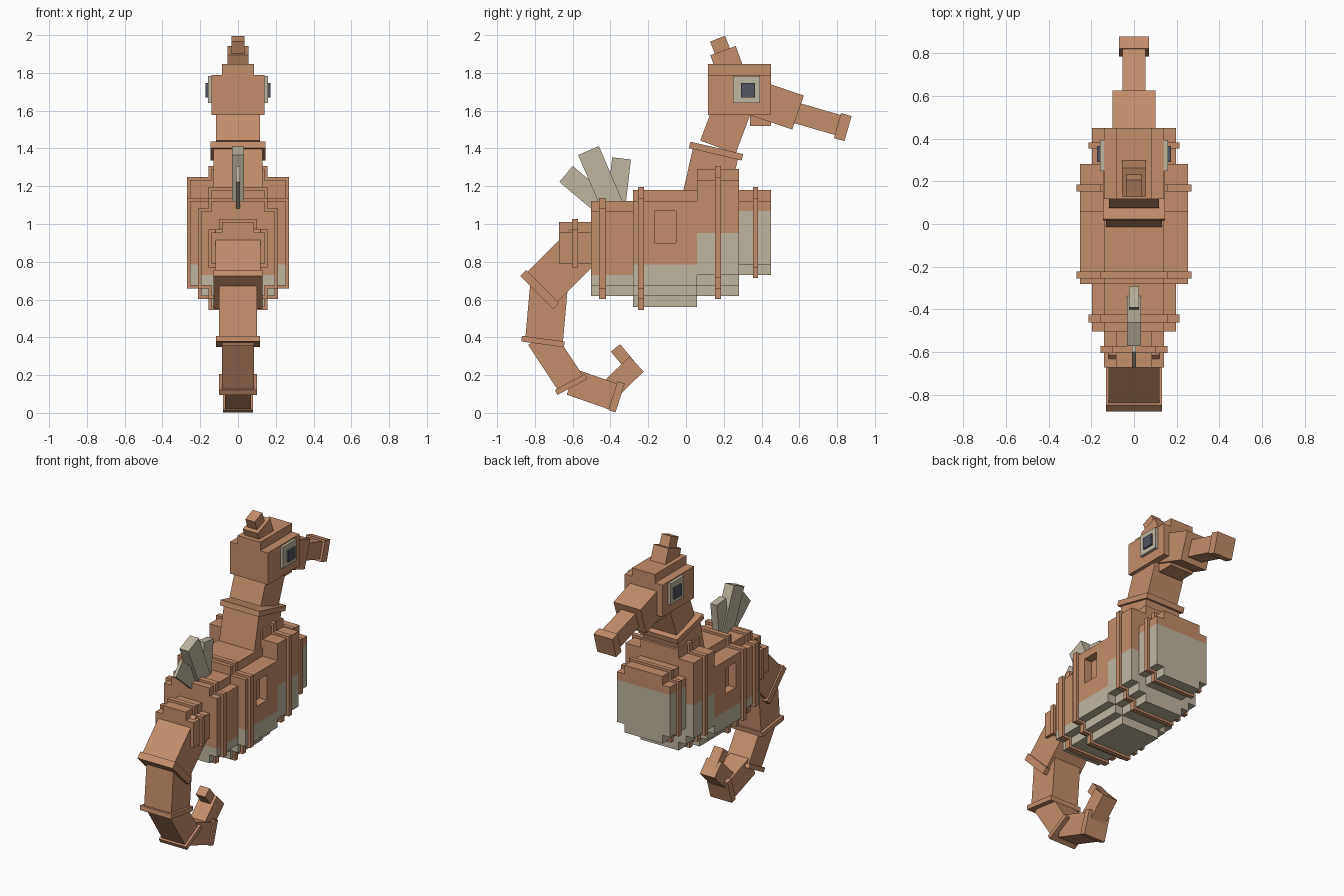
import bpy, bmesh
from mathutils import Vector

if "Cube" in bpy.data.objects:
    bpy.data.objects.remove(bpy.data.objects["Cube"])

U = 0.0563  # block size of the stepped body


def material(name, rgb):
    m = bpy.data.materials.new(name)
    m.diffuse_color = (*rgb, 1)
    m.use_nodes = True
    m.node_tree.nodes["Principled BSDF"].inputs["Base Color"].default_value = m.diffuse_color
    return m


BROWN = material("warm brown", (0.55, 0.27, 0.15))
CREAM = material("dull cream", (0.52, 0.465, 0.355))
SLATE = material("dark slate", (0.085, 0.09, 0.12))


def finish(name, bm, mats):
    bmesh.ops.recalc_face_normals(bm, faces=bm.faces[:])
    me = bpy.data.meshes.new(name)
    bm.to_mesh(me)
    bm.free()
    for m in mats:
        me.materials.append(m)
    ob = bpy.data.objects.new(name, me)
    bpy.context.scene.collection.objects.link(ob)
    return ob


def prism(name, pts, axis, a, b, mats, belly=None):
    """Extrude a 2D outline along x (outline in yz) or y (outline in xz)."""
    bm = bmesh.new()
    place = (lambda p, t: (t, p[0], p[1])) if axis == "x" else (lambda p, t: (p[0], t, p[1]))
    face = bm.faces.new([bm.verts.new(place(p, a)) for p in pts])
    ext = bmesh.ops.extrude_face_region(bm, geom=[face], use_keep_orig=True)
    new = [g for g in ext["geom"] if isinstance(g, bmesh.types.BMVert)]
    bmesh.ops.translate(bm, verts=new, vec=(b - a, 0, 0) if axis == "x" else (0, b - a, 0))
    if belly is not None:  # pale underside below this height
        bmesh.ops.bisect_plane(bm, geom=bm.verts[:] + bm.edges[:] + bm.faces[:], dist=1e-5,
                               plane_co=(0, 0, belly), plane_no=(0, 0, 1))
        for f in bm.faces:
            f.material_index = int(f.calc_center_median().z < belly - 1e-4)
    return finish(name, bm, mats)


def box(name, x0, x1, y0, y1, z0, z1, mat):
    return prism(name, [(y0, z0), (y1, z0), (y1, z1), (y0, z1)], "x", x0, x1, [mat])


def beam(name, p, q, t, hw, mat=BROWN):
    """Box along p-q in the yz plane, t thick, 2*hw wide in x."""
    p, q = Vector(p), Vector(q)
    d = (q - p).normalized()
    n = Vector((-d.y, d.x)) * t / 2
    return prism(name, [p - n, q - n, q + n, p + n], "x", -hw, hw, [mat])


def stepped(widths, zs, d=0.0):
    """Outline of stacked slabs (half widths in blocks), grown by d."""
    right = []
    for i, w in enumerate(widths):
        below = widths[i - 1] if i else 0
        above = widths[i + 1] if i + 1 < len(widths) else 0
        z0 = zs[i] + (-d if w > below else d)
        z1 = zs[i + 1] + (d if w > above else -d)
        right += [(w * U + d, z0), (w * U + d, z1)]
    return right + [(-x, z) for x, z in reversed(right)]


# Body sections: name, y range, half widths, slab heights, belly height, ring y range
SECTIONS = [
    ("chest", .28, .45, (2.5, 3.5, 2.5), (.73, .786, 1.122, 1.18), 1.069, (.354, .381)),
    ("shoulder", .058, .28, (2.5, 3.5, 4.5, 2.5), (.619, .675, .731, 1.234, 1.291), .952, (.153, .185)),
    ("belly", -.28, .058, (2.5, 3.5, 4.5, 2.5), (.561, .619, .675, 1.122, 1.18), .785, (-.254, -.222)),
    ("hip", -.503, -.28, (2.5, 3.5, 2.5), (.619, .675, 1.066, 1.122), .731, (-.46, -.423)),
    ("rump", -.672, -.503, (2.5, 1.5), (.787, .954, 1.01), None, (-.603, -.571)),
]
parts = {}
for name, y0, y1, ws, zs, belly, ring in SECTIONS:
    parts[name] = prism(name + "_section", stepped(ws, zs), "y", y0, y1, [BROWN, CREAM], belly)
    prism(name + "_ring", stepped(ws, zs, .016), "y", *ring, [BROWN])

# Square recess in each flank
for s in (-1, 1):
    xs = sorted((s * 3.5 * U, s * .4))
    cutter = box("flank_cutter", *xs, -.166, -.054, .90, 1.07, BROWN)
    cutter.hide_render = True
    mod = parts["belly"].modifiers.new("recess", "BOOLEAN")
    mod.operation, mod.solver, mod.object = "DIFFERENCE", "EXACT", cutter
    bpy.context.view_layer.objects.active = parts["belly"]
    bpy.ops.object.modifier_apply(modifier=mod.name)
    bpy.data.objects.remove(cutter)

# Curled tail
beam("tail_1", (-.775, .653), (-.534, .894), .224, .12)
beam("tail_ring_1", (-.791, .637), (-.759, .669), .247, .13)
beam("tail_2", (-.725, .677), (-.751, .386), .20, .10)
beam("tail_ring_2", (-.759, .363), (-.755, .393), .228, .117)
beam("tail_3", (-.772, .402), (-.608, .153), .153, .084)
beam("tail_ring_3", (-.615, .164), (-.601, .138), .18, .10)
beam("tail_4", (-.608, .164), (-.381, .085), .143, .07)
beam("tail_ring_4", (-.387, .091), (-.349, .079), .16, .08)
beam("tail_5", (-.392, .132), (-.262, .259), .11, .055)
beam("tail_tip", (-.286, .238), (-.373, .344), .063, .035)

# Neck
beam("lower_neck", (.088, 1.074), (.159, 1.386), .245, .13)
beam("neck_ring", (.155, 1.369), (.163, 1.403), .287, .145)
beam("upper_neck", (.169, 1.407), (.26, 1.65), .20, .116)

# Head, jaw, snout and crown
prism("head", stepped((2.5, 1.5), (1.577, 1.79, 1.847)), "y", .116, .45, [BROWN])
box("jaw", -.085, .085, .338, .45, 1.52, 1.577, BROWN)
beam("snout_base", (.291, 1.693), (.593, 1.590), .19, .10)
beam("snout_tube", (.55, 1.598), (.804, 1.524), .11, .054)
beam("snout_end", (.802, 1.521), (.858, 1.505), .138, .07)
beam("crown_base", (.237, 1.805), (.196, 1.918), .143, .055)
beam("crown_tip", (.208, 1.877), (.167, 1.981), .085, .035)

# Eyes
for s, side in ((-1, "left"), (1, "right")):
    box(side + "_eye", *sorted((s * .14, s * .16)), .249, .392, 1.64, 1.783, CREAM)
    box(side + "_pupil", *sorted((s * .15, s * .172)), .29, .365, 1.67, 1.746, SLATE)

# Fan of back fin rays
beam("fin_ray_rear", (-.45, 1.109), (-.635, 1.265), .11, .01, CREAM)
beam("fin_ray_middle", (-.381, 1.074), (-.516, 1.389), .12, .033, CREAM)
beam("fin_ray_front", (-.37, 1.10), (-.341, 1.347), .10, .024, CREAM)
